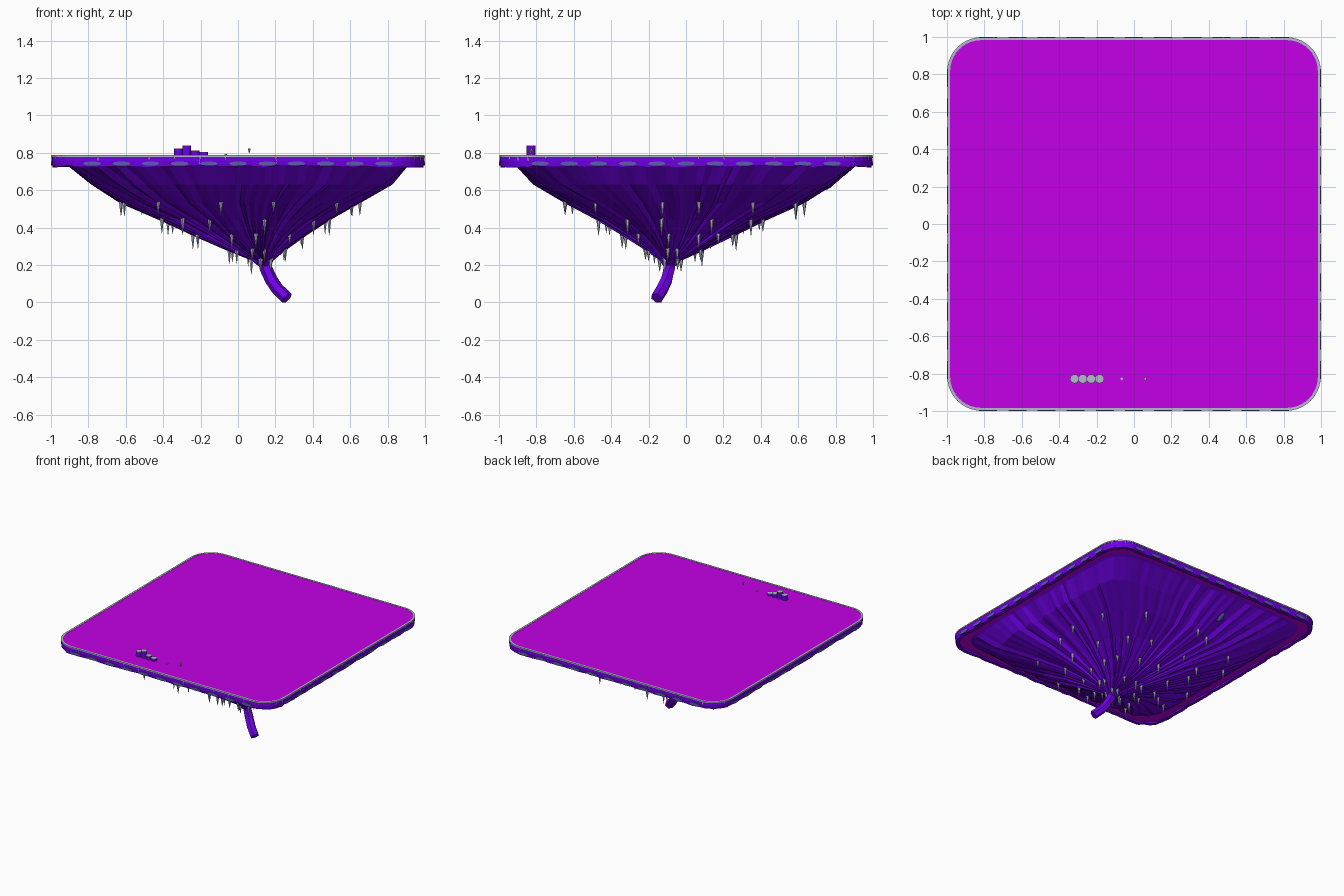
import bpy, bmesh, math, random
from mathutils import Vector, Matrix

if "Cube" in bpy.data.objects:
    bpy.data.objects.remove(bpy.data.objects["Cube"])

random.seed(7)


def material(name, rgb):
    m = bpy.data.materials.new(name)
    m.diffuse_color = (*rgb, 1)
    m.use_nodes = True
    m.node_tree.nodes["Principled BSDF"].inputs["Base Color"].default_value = m.diffuse_color
    return m


MAGENTA = material("magenta", (0.54, 0.0, 0.79))
PURPLE = material("purple", (0.16, 0.0, 0.80))
GREY = material("pale grey", (0.47, 0.49, 0.64))
BLUE = material("slate blue", (0.115, 0.10, 0.46))


def finish(name, bm, *mats):
    bmesh.ops.recalc_face_normals(bm, faces=bm.faces)
    me = bpy.data.meshes.new(name)
    bm.to_mesh(me)
    bm.free()
    for m in mats:
        me.materials.append(m)
    ob = bpy.data.objects.new(name, me)
    bpy.context.collection.objects.link(ob)
    return ob


def loft(bm, rings, caps=True, closed=False):
    """Skin a list of equal-length point loops."""
    rows = [[bm.verts.new(p) for p in r] for r in rings]
    n = len(rows[0])
    pairs = list(zip(rows, rows[1:])) + ([(rows[-1], rows[0])] if closed else [])
    for a, b in pairs:
        for i in range(n):
            j = (i + 1) % n
            bm.faces.new((a[i], a[j], b[j], b[i]))
    if caps and not closed:
        bm.faces.new(rows[0])
        bm.faces.new(rows[-1])


def outline(half, r, z, steps=10, sub=24):
    """Rounded square loop, with subdivided straight sides."""
    pts = []
    for q in range(4):
        rot = Matrix.Rotation(q * math.pi / 2, 3, 'Z')
        c = half - r
        for k in range(1, sub):
            pts.append(rot @ Vector((half, -c + 2 * c * k / sub, z)))
        for k in range(steps + 1):
            a = k / steps * math.pi / 2
            pts.append(rot @ Vector((c + r * math.cos(a), c + r * math.sin(a), z)))
    return pts


def cylinder(bm, x, y, z0, z1, r0, r1, seg=6):
    bmesh.ops.create_cone(bm, cap_ends=True, segments=seg, radius1=r0, radius2=r1,
                          depth=z1 - z0, matrix=Matrix.Translation((x, y, (z0 + z1) / 2)))


# flat top plate, its underside showing as a band inside the skirt
bm = bmesh.new()
loft(bm, [outline(0.984, 0.167, 0.738), outline(0.984, 0.167, 0.785)])
finish("top_plate", bm, MAGENTA)

# pale rim strip around the plate
bm = bmesh.new()
loft(bm, [outline(0.983, 0.166, 0.778), outline(0.998, 0.181, 0.778),
          outline(0.998, 0.181, 0.787), outline(0.983, 0.166, 0.787)], closed=True)
finish("rim_strip", bm, GREY)

# skirt with ragged lower edge
bm = bmesh.new()
low_out, low_in = outline(0.992, 0.175, 0.726), outline(0.965, 0.15, 0.726)
for a, b in zip(low_out, low_in):
    dz = random.uniform(-0.005, 0.006)
    a.z += dz
    b.z += dz
loft(bm, [outline(0.965, 0.15, 0.77), low_in, low_out,
          outline(0.996, 0.179, 0.755), outline(0.995, 0.178, 0.779)], closed=True)
finish("skirt", bm, PURPLE)

# oval patches along the skirt
bm = bmesh.new()
for q in range(4):
    rot = Matrix.Rotation(q * math.pi / 2, 4, 'Z')
    for k in range(11):
        u = (k - 5) * 0.156
        m = (rot @ Matrix.Translation((0.9955, u, 0.742)) @ Matrix.Rotation(math.pi / 2, 4, 'Y')
             @ Matrix.Diagonal((0.012, 0.048, 1, 1)))
        bmesh.ops.create_cone(bm, cap_ends=True, segments=10, radius1=1, radius2=1,
                              depth=0.008, matrix=m)
finish("skirt_patches", bm, BLUE)

# small drips just below the rim
bm = bmesh.new()
for p in outline(0.9935, 0.177, 0.78)[::2]:
    if random.random() < 0.8:
        cylinder(bm, p.x, p.y, 0.78 - random.uniform(0.02, 0.045), 0.78, 0.0005, 0.006, 5)
finish("rim_drips", bm, GREY)

# tapering pleated underside: height, centre x, half width, squareness, fold depth
LEVELS = [(0.745, 0.0, 0.915, 11, 0), (0.728, 0.0, 0.89, 10, 0.01), (0.63, 0.02, 0.79, 7, 0.05),
          (0.53, 0.01, 0.63, 4, 0.08), (0.44, 0.035, 0.45, 3, 0.10), (0.36, 0.06, 0.305, 2.5, 0.12),
          (0.28, 0.095, 0.16, 2.2, 0.14), (0.225, 0.13, 0.06, 2, 0.12),
          (0.195, 0.142, 0.034, 2, 0.1)]
N = 160
pleat = [random.random() for _ in range(N)]


def hull_point(level, i):
    z, cx, half, p, depth = LEVELS[level]
    a = i / N * math.tau
    c, s = math.cos(a), math.sin(a)
    r = half / (abs(c) ** p + abs(s) ** p) ** (1 / p)
    r *= 1.02 - depth * pleat[i % N]
    return Vector((cx + r * c, -0.62 * cx + r * s, z))


bm = bmesh.new()
loft(bm, [[hull_point(l, i) for i in range(N)] for l in range(len(LEVELS))])
finish("pleated_underside", bm, PURPLE)

# single oval patch on the rear slope
bm = bmesh.new()
bmesh.ops.create_uvsphere(bm, u_segments=12, v_segments=6, radius=1,
                          matrix=Matrix.Translation((-0.2, 0.765, 0.63))
                          @ Matrix.Rotation(math.radians(38), 4, 'X')
                          @ Matrix.Diagonal((0.022, 0.045, 0.018, 1)))
finish("rear_patch", bm, BLUE)

# bent stem
bm = bmesh.new()
path = [Vector(p) for p in ((0.138, -0.086, 0.23), (0.15, -0.09, 0.18), (0.178, -0.104, 0.12),
                            (0.208, -0.125, 0.075), (0.262, -0.157, 0.022))]
rings = []
for k, p in enumerate(path):
    d = path[min(k + 1, 4)] - path[max(k - 1, 0)]
    q = d.to_track_quat('Z', 'Y')
    rings.append([p + q @ Vector((0.034 * math.cos(a), 0.034 * math.sin(a), 0))
                  for a in (i / 6 * math.tau for i in range(6))])
loft(bm, rings)
finish("stem", bm, PURPLE)

# hanging spikes, in rings around the underside
bm = bmesh.new()
for level, count in ((3, 14), (4, 12), (5, 11), (6, 9), (7, 5)):
    for k in range(count):
        i = int((k + random.uniform(0.1, 0.9)) * N / count)
        p = hull_point(level, i)
        z = p.z + 0.012
        cylinder(bm, p.x, p.y, z - random.uniform(0.06, 0.1), z, 0.001, 0.0135)
finish("hanging_spikes", bm, GREY)

# row of round pegs with pale tops
body, tops = bmesh.new(), bmesh.new()
for x, h in ((-0.318, 0.824), (-0.274, 0.84), (-0.229, 0.813), (-0.184, 0.804)):
    cylinder(body, x, -0.828, 0.78, h - 0.003, 0.024, 0.024, 16)
    cylinder(tops, x, -0.828, h - 0.003, h, 0.024, 0.024, 16)
finish("pegs", body, PURPLE)
finish("peg_tops", tops, GREY)

# two tiny pale studs beside the pegs
bm = bmesh.new()
cylinder(bm, -0.065, -0.828, 0.783, 0.792, 0.008, 0.008)
cylinder(bm, 0.06, -0.828, 0.802, 0.824, 0.004, 0.009)
finish("small_studs", bm, GREY)

# settle the model on the ground
low = min(v.co.z for o in bpy.data.objects for v in o.data.vertices)
for o in bpy.data.objects:
    o.location.z -= low
